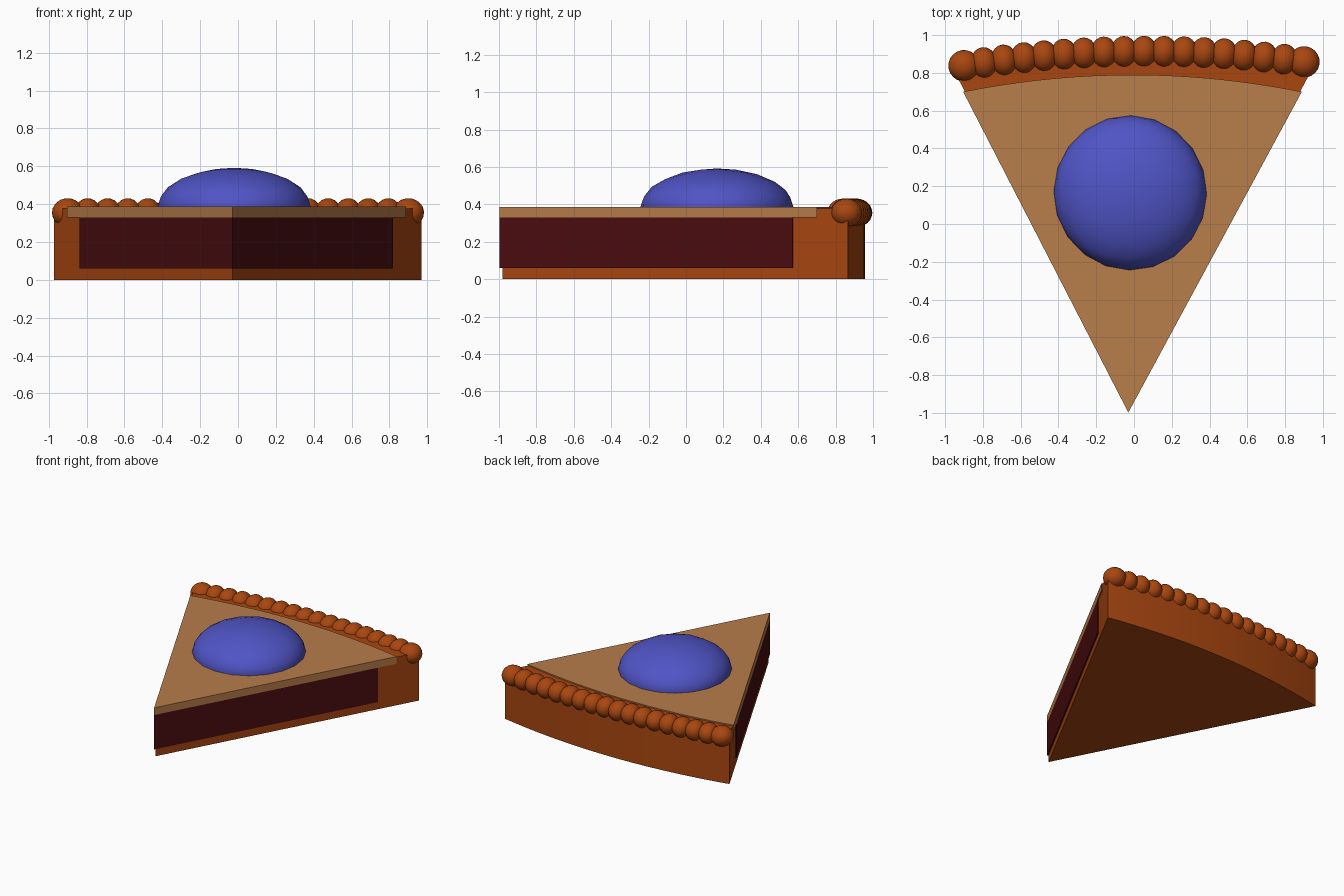
import bpy, bmesh, math
from mathutils import Matrix

if "Cube" in bpy.data.objects:
    bpy.data.objects.remove(bpy.data.objects["Cube"])

APEX_X, SLOPE_L, SLOPE_R = -0.03, 0.515, 0.541


def material(name, rgb):
    m = bpy.data.materials.new(name)
    m.diffuse_color = (*rgb, 1)
    m.use_nodes = True
    m.node_tree.nodes["Principled BSDF"].inputs["Base Color"].default_value = m.diffuse_color
    return m


CRUST = material("baked crust", (0.40, 0.062, 0.005))
TOP = material("tan topping", (0.48, 0.205, 0.069))
FILL = material("dark filling", (0.072, 0.004, 0.005))
BLUE = material("blue scoop", (0.08, 0.089, 0.56))


def finish(bm, name, mat, angle):
    bmesh.ops.recalc_face_normals(bm, faces=bm.faces)
    me = bpy.data.meshes.new(name)
    bm.to_mesh(me)
    bm.free()
    me.materials.append(mat)
    ob = bpy.data.objects.new(name, me)
    bpy.context.collection.objects.link(ob)
    bpy.ops.object.select_all(action='DESELECT')
    ob.select_set(True)
    bpy.context.view_layer.objects.active = ob
    bpy.ops.object.shade_smooth_by_angle(angle=math.radians(angle))
    return ob


def arc(apex_y, yl, yr, bulge, n=18):
    """Bowed back edge running from the right cut face to the left one."""
    xr = APEX_X + SLOPE_R * (yr - apex_y)
    xl = APEX_X - SLOPE_L * (yl - apex_y)
    pts = []
    for i in range(n + 1):
        t = i / n
        s = 2 * t - 1
        pts.append((xr + (xl - xr) * t, yr + (yl - yr) * t + bulge * (1 - s * s)))
    return pts


def prism(name, outline, z0, z1, mat):
    bm = bmesh.new()
    face = bm.faces.new([bm.verts.new((x, y, z0)) for x, y in outline])
    ext = bmesh.ops.extrude_face_region(bm, geom=[face], use_keep_orig=True)
    for v in ext["geom"]:
        if isinstance(v, bmesh.types.BMVert):
            v.co.z = z1
    return finish(bm, name, mat, 25)


def ball(name, center, size, turn, subdiv, mat):
    bm = bmesh.new()
    m = (Matrix.Translation(center) @ Matrix.Rotation(turn, 4, 'Z')
         @ Matrix.Diagonal((*size, 1)))
    bmesh.ops.create_icosphere(bm, subdivisions=subdiv, radius=1, matrix=m)
    return finish(bm, name, mat, 60)


# Crust: flat base and raised back wall
back = arc(-0.98, 0.85, 0.865, 0.10)
prism("crust_base", [(APEX_X, -0.98)] + back, 0, 0.06, CRUST)
inner = arc(-0.98, 0.57, 0.57, 0.10)
prism("crust_wall", back + inner[::-1], 0, 0.378, CRUST)

# Filling and top layer, standing slightly proud of the cut faces
prism("filling", [(APEX_X, -0.998)] + arc(-0.998, 0.57, 0.57, 0.10), 0.06, 0.33, FILL)
prism("topping", [(APEX_X, -0.998)] + arc(-0.998, 0.70, 0.70, 0.09), 0.33, 0.387, TOP)

# Scoop on top
ball("scoop", (-0.02, 0.165, 0.385), (0.405, 0.41, 0.207), 0.3, 3, BLUE)

# Crimped rim of overlapping beads
COUNT = 18
for i in range(COUNT):
    t = i / (COUNT - 1)
    s = 2 * t - 1
    x = -0.9 + 1.8 * t
    y = 0.838 + 0.02 * t + 0.065 * (1 - s * s)
    end = i in (0, COUNT - 1)
    ball(f"rim_bead_{i + 1}", (x, y, 0.355), (0.083 if end else 0.07, 0.083, 0.076),
         -0.14 * s, 3, CRUST)
